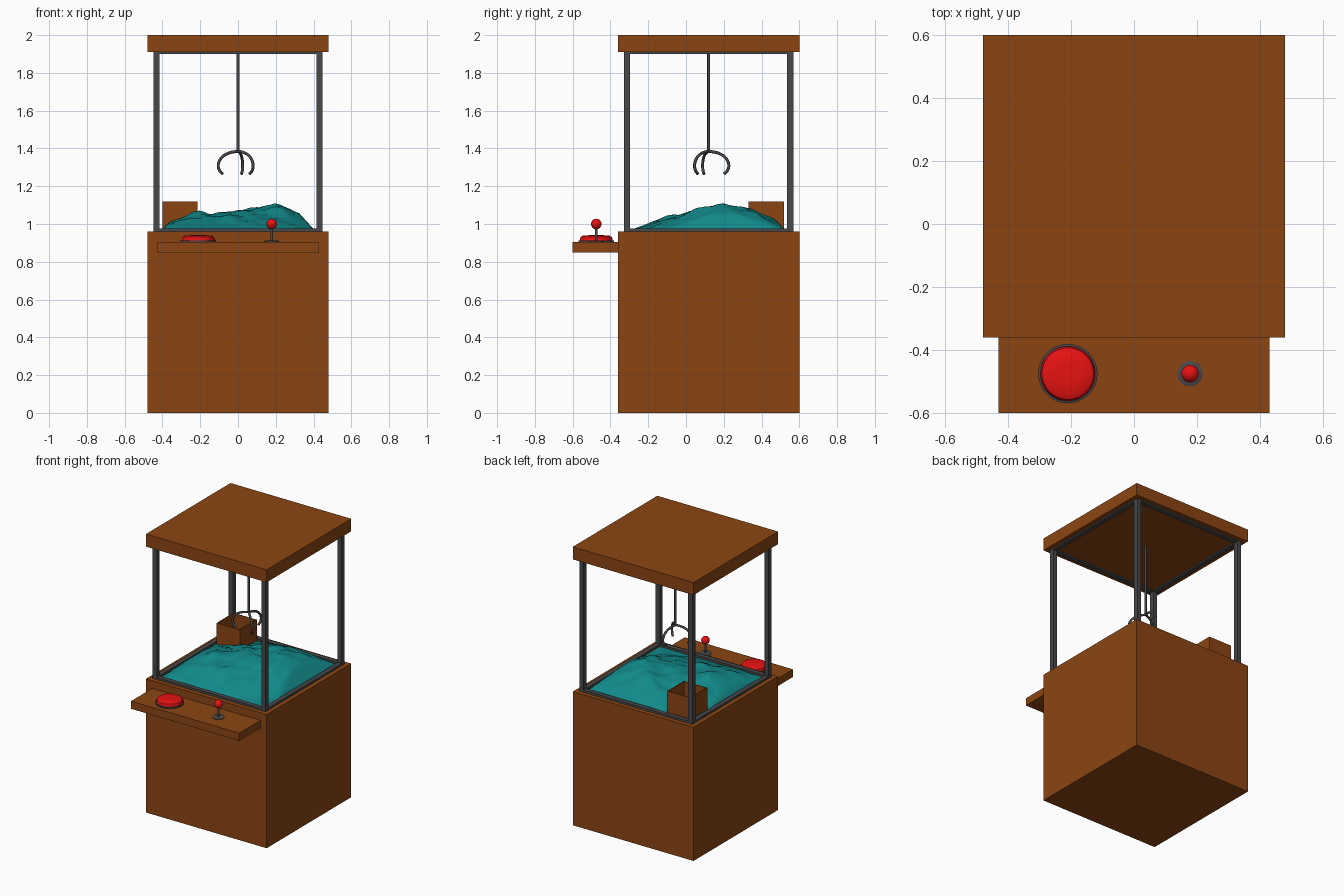
import bpy, bmesh
from math import radians, cos, sin, hypot
from mathutils import Vector, noise

if "Cube" in bpy.data.objects:
    bpy.data.objects.remove(bpy.data.objects["Cube"])


def material(name, rgb):
    m = bpy.data.materials.new(name)
    m.diffuse_color = (*rgb, 1)
    m.use_nodes = True
    m.node_tree.nodes["Principled BSDF"].inputs["Base Color"].default_value = m.diffuse_color
    return m


WOOD = material("brown", (0.258, 0.06, 0.0065))
METAL = material("dark_grey", (0.065, 0.065, 0.065))
RED = material("red", (0.8, 0.006, 0.006))
TEAL = material("teal", (0.006, 0.26, 0.26))


def add_mesh(name, bm, mat, smooth=False):
    mesh = bpy.data.meshes.new(name)
    bmesh.ops.recalc_face_normals(bm, faces=bm.faces)
    for f in bm.faces:
        f.smooth = smooth
    bm.to_mesh(mesh)
    bm.free()
    ob = bpy.data.objects.new(name, mesh)
    bpy.context.collection.objects.link(ob)
    mesh.materials.append(mat)
    return ob


def box(name, lo, hi, mat):
    bm = bmesh.new()
    bmesh.ops.create_cube(bm, size=1)
    for v in bm.verts:
        v.co = Vector([(a + b) / 2 + c * (b - a) for a, b, c in zip(lo, hi, v.co)])
    return add_mesh(name, bm, mat)


def lathe(name, centre, profile, mat, n=32):
    """Solid of revolution from (radius, z) points, capped at both ends."""
    bm = bmesh.new()
    rings = [[bm.verts.new((centre[0] + r * cos(radians(360 * i / n)),
                            centre[1] + r * sin(radians(360 * i / n)), z))
              for i in range(n)] for r, z in profile]
    for a, b in zip(rings, rings[1:]):
        for i in range(n):
            j = (i + 1) % n
            bm.faces.new((a[i], a[j], b[j], b[i]))
    bm.faces.new(rings[0])
    bm.faces.new(rings[-1])
    ob = add_mesh(name, bm, mat)
    bpy.context.view_layer.objects.active = ob
    ob.select_set(True)
    bpy.ops.object.shade_smooth_by_angle(angle=radians(35))
    ob.select_set(False)
    return ob


def rod(name, points, radius, mat):
    cu = bpy.data.curves.new(name, 'CURVE')
    cu.dimensions = '3D'
    cu.bevel_depth = radius
    cu.bevel_resolution = 2
    cu.use_fill_caps = True
    cu.resolution_u = 5
    sp = cu.splines.new('BEZIER')
    sp.bezier_points.add(len(points) - 1)
    for p, co in zip(sp.bezier_points, points):
        p.co = co
        p.handle_left_type = p.handle_right_type = 'AUTO'
    ob = bpy.data.objects.new(name, cu)
    bpy.context.collection.objects.link(ob)
    cu.materials.append(mat)


# Cabinet, roof and control shelf
box("cabinet", (-0.48, -0.36, 0), (0.48, 0.6, 0.96), WOOD)
box("roof", (-0.48, -0.36, 1.91), (0.48, 0.6, 2.0), WOOD)
box("control_shelf", (-0.43, -0.6, 0.85), (0.43, -0.36, 0.905), WOOD)

# Corner posts and the rails joining them, top and bottom
CY, D, W = 0.12, 0.432, 0.0165
for sx in (-1, 1):
    for sy in (-1, 1):
        x, y = sx * D, CY + sy * D
        box("corner_post", (x - W, y - W, 0.96), (x + W, y + W, 1.91), METAL)
for z0, z1 in ((0.96, 0.975), (1.9, 1.91)):
    for s in (-1, 1):
        x, y = s * D, CY + s * D
        box("side_rail", (x - W, CY - D + W, z0), (x + W, CY + D - W, z1), METAL)
        box("cross_rail", (-D + W, y - W, z0), (D - W, y + W, z1), METAL)

# Prize chute: four thin walls, open at the top
x0, x1, y0, y1, t = -0.40, -0.215, 0.33, 0.52, 0.006
for lo, hi in (((x0, y0), (x0 + t, y1)), ((x1 - t, y0), (x1, y1)),
               ((x0 + t, y0), (x1 - t, y0 + t)), ((x0 + t, y1 - t), (x1 - t, y1))):
    box("chute_wall", (*lo, 0.96), (*hi, 1.12), WOOD)

# Heap of prizes: a grid raised into overlapping mounds with craggy noise
PEAKS = [(0.19, 0.2, 0.125, 0.40), (-0.2, 0.03, 0.075, 0.36),
         (0.03, 0.13, 0.09, 0.42), (0.1, 0.3, 0.10, 0.36)]
bm = bmesh.new()
bmesh.ops.create_grid(bm, x_segments=48, y_segments=48, size=0.41)
for v in bm.verts:
    x, y = v.co.x, v.co.y + CY
    h = max(p[2] * max(0, 1 - hypot(x - p[0], y - p[1]) / p[3]) for p in PEAKS)
    edge = min(1, (0.41 - max(abs(v.co.x), abs(v.co.y))) / 0.18)
    h += edge * (0.02 + 0.022 * noise.turbulence(Vector((x * 5, y * 5, 3.1)), 3, True)
                 + 0.012 * noise.noise(Vector((x * 12, y * 12, 7.7))))
    if x0 < x < x1 and y0 < y < y1:
        h = 0.005
    v.co = (x, y, 0.962 + min(edge * 0.2, max(h, 0)))
add_mesh("prize_heap", bm, TEAL, smooth=True)

# Claw: cable and three curved prongs
rod("claw_cable", [(0, CY, 1.38), (0, CY, 1.91)], 0.008, METAL)
PRONG = [(0, 1.385), (0.05, 1.376), (0.09, 1.352), (0.109, 1.315), (0.103, 1.285), (0.084, 1.265)]
for k in range(3):
    a = radians(77 + 120 * k)
    rod("claw_prong", [(r * cos(a), CY + r * sin(a), z) for r, z in PRONG], 0.008, METAL)

# Push button with its collar
B = (-0.21, -0.475)
lathe("button_collar", B, [(0.094, 0.9), (0.094, 0.912), (0.086, 0.914)], METAL, 48)
lathe("button", B, [(0.087, 0.9), (0.087, 0.92), (0.082, 0.932), (0.07, 0.939), (0.03, 0.941)], RED, 48)

# Joystick
J = (0.178, -0.475)
lathe("joystick_base", J, [(0.04, 0.9), (0.04, 0.909), (0.034, 0.912)], METAL)
lathe("joystick_stem", J, [(0.007, 0.905), (0.007, 0.99)], METAL, 16)
arc = [radians(d) for d in range(-88, 89, 16)]
lathe("joystick_knob", J, [(0.028 * cos(a), 1.0 + 0.028 * sin(a)) for a in arc], RED)
